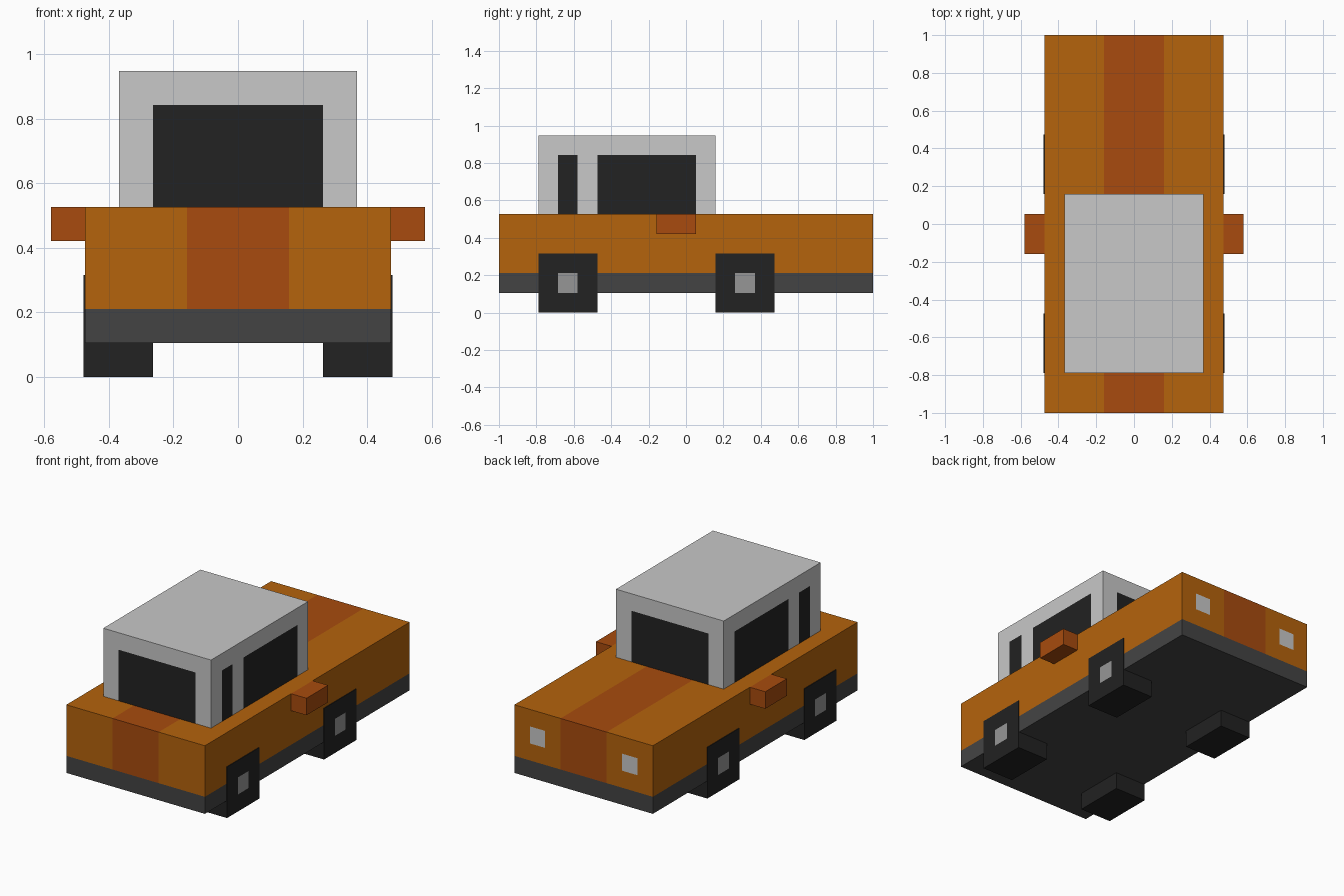
import bpy, bmesh
from mathutils import Vector

if "Cube" in bpy.data.objects:
    bpy.data.objects.remove(bpy.data.objects["Cube"])

U = 2 / 19  # one block of the model


def material(name, rgb):
    lin = [((c / 255 + 0.055) / 1.055) ** 2.4 for c in rgb]
    m = bpy.data.materials.new(name)
    m.diffuse_color = (*lin, 1)
    m.use_nodes = True
    m.node_tree.nodes["Principled BSDF"].inputs["Base Color"].default_value = m.diffuse_color
    return m


orange = material("orange paint", (181, 99, 12))
rust = material("rust stripe", (168, 75, 14))
grey = material("light grey", (200, 200, 200))
black = material("black", (34, 34, 34))
trim = material("dark grey trim", (68, 68, 68))
hub = material("hub grey", (150, 150, 150))


def block(name, lo, hi, mats, cuts=((), (), ()), rule=None):
    """Box in block units, sliced at the cuts; rule(centre, normal) picks a material."""
    lo, hi = Vector(lo), Vector(hi)
    bm = bmesh.new()
    bmesh.ops.create_cube(bm, size=1)
    for v in bm.verts:
        v.co = [(lo[i] + hi[i]) / 2 + v.co[i] * (hi[i] - lo[i]) for i in range(3)]
    for axis, values in enumerate(cuts):
        for value in values:
            p, n = Vector(), Vector()
            p[axis], n[axis] = value, 1
            geom = bm.verts[:] + bm.edges[:] + bm.faces[:]
            bmesh.ops.bisect_plane(bm, geom=geom, plane_co=p, plane_no=n)
    bm.normal_update()
    if rule:
        for f in bm.faces:
            f.material_index = rule(f.calc_center_median(), f.normal)
    bmesh.ops.scale(bm, vec=(U, U, U), verts=bm.verts)
    me = bpy.data.meshes.new(name)
    bm.to_mesh(me)
    bm.free()
    for m in mats:
        me.materials.append(m)
    ob = bpy.data.objects.new(name, me)
    bpy.context.collection.objects.link(ob)
    return ob


# Lower body: trim band, lengthwise stripe, rear lights
def body_rule(c, n):
    if c.z < 2:
        return 2
    if n.y > 0.5 and 2.5 < abs(c.x) < 3.5 and 3 < c.z < 4:
        return 3
    return 1 if abs(c.x) < 1.5 and abs(n.x) < 0.5 else 0


block("body", (-4.5, -9.5, 1), (4.5, 9.5, 5), [orange, rust, trim, grey],
      ((-3.5, -2.5, -1.5, 1.5, 2.5, 3.5), (), (2, 3, 4)), body_rule)


# Cabin with windows on all four sides
def cabin_rule(c, n):
    if abs(n.z) > 0.5 or not 5 < c.z < 8:
        return 0
    if abs(n.y) > 0.5:
        return int(abs(c.x) < 2.5)
    return int(-6.5 < c.y < -5.5 or -4.5 < c.y < 0.5)


block("cabin", (-3.5, -7.5, 4.8), (3.5, 1.5, 9), [grey, black],
      ((-2.5, 2.5), (-6.5, -5.5, -4.5, 0.5), (5, 8)), cabin_rule)

# Wheels with hub squares, and wing mirrors, on both sides
for side, s in (("left", -1), ("right", 1)):
    def span(a, b):
        return sorted((s * a, s * b))

    for end, y in (("front", -6), ("rear", 3)):
        def wheel_rule(c, n):
            return int(n.x * s > 0.5 and abs(c.y - y) < 0.5 and 1 < c.z < 2)

        x0, x1 = span(2.5, 4.54)
        block(f"{end}_{side}_wheel", (x0, y - 1.5, 0), (x1, y + 1.5, 3), [black, hub],
              ((), (y - 0.5, y + 0.5), (1, 2)), wheel_rule)
    x0, x1 = span(4.5, 5.5)
    block(f"{side}_mirror", (x0, -1.5, 4), (x1, 0.5, 5), [rust])
